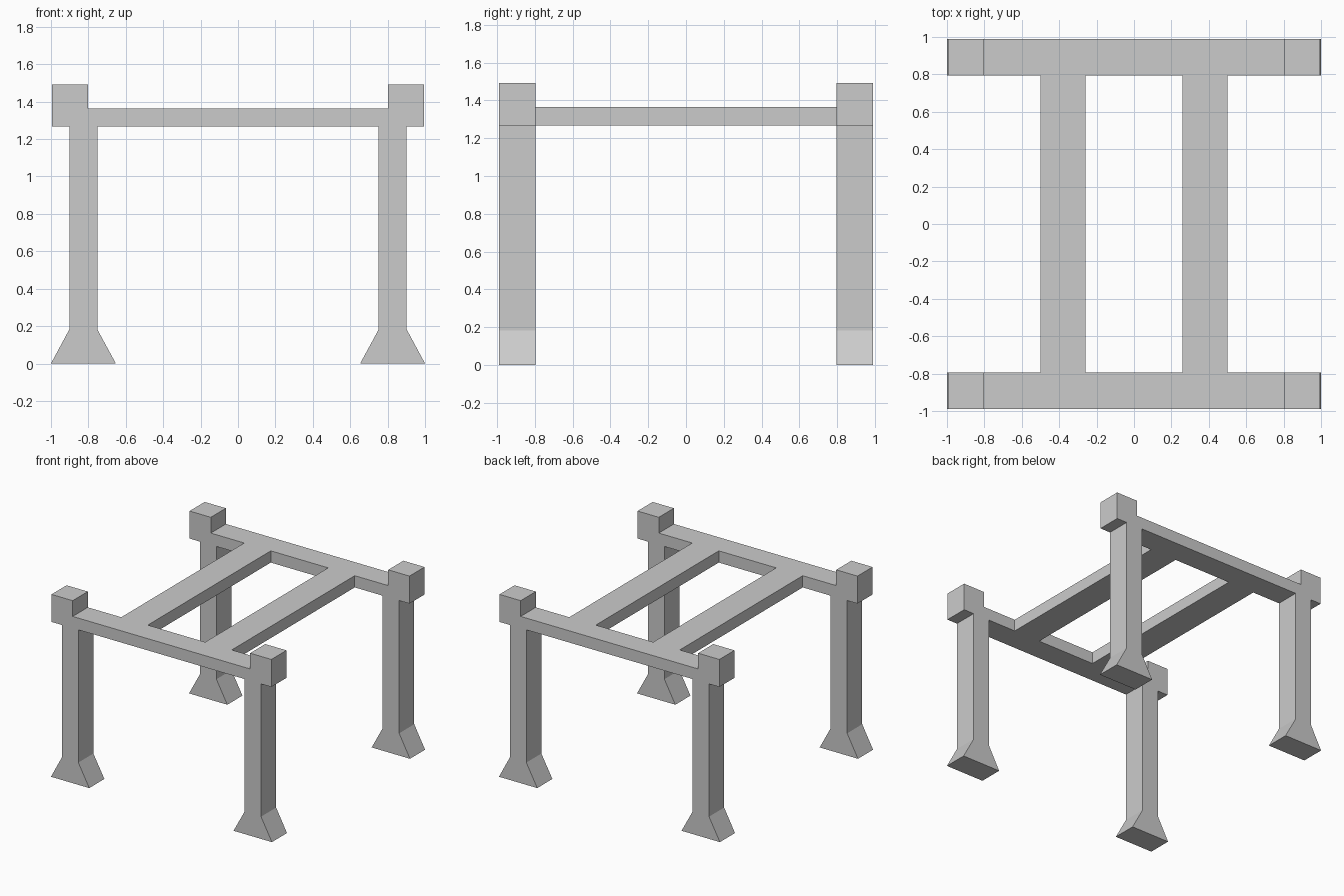
import bpy
import bmesh
from mathutils import Vector

if "Cube" in bpy.data.objects:
    bpy.data.objects.remove(bpy.data.objects["Cube"])

OUTER_Y, INNER_Y = 0.99, 0.795
BEAM_BOTTOM, BEAM_TOP = 1.268, 1.364


def extrude_profile(name, points, y0, y1):
    """Solid from an x-z outline, running from y0 to y1."""
    bm = bmesh.new()
    face = bm.faces.new([bm.verts.new((x, y0, z)) for x, z in points])
    result = bmesh.ops.extrude_face_region(bm, geom=[face])
    verts = [g for g in result["geom"] if isinstance(g, bmesh.types.BMVert)]
    bmesh.ops.translate(bm, verts=verts, vec=Vector((0, y1 - y0, 0)))
    bmesh.ops.recalc_face_normals(bm, faces=bm.faces)
    mesh = bpy.data.meshes.new(name)
    bm.to_mesh(mesh)
    bm.free()
    obj = bpy.data.objects.new(name, mesh)
    bpy.context.collection.objects.link(obj)
    return obj


# Right half of an end frame: beam, flared leg and corner block
half = [
    (0.752, BEAM_BOTTOM), (0.752, 0.182), (0.653, 0), (1.0, 0),
    (0.902, 0.182), (0.902, BEAM_BOTTOM), (0.995, BEAM_BOTTOM),
    (0.995, 1.493), (0.803, 1.493), (0.803, BEAM_TOP),
]
outline = half + [(-x, z) for x, z in reversed(half)]

# Front and back end frames
extrude_profile("front_frame", outline, -OUTER_Y, -INNER_Y)
extrude_profile("back_frame", outline, INNER_Y, OUTER_Y)

# Two long rails joining the frames
for name, x0, x1 in (("left_rail", -0.5, -0.26), ("right_rail", 0.26, 0.5)):
    box = [(x0, BEAM_BOTTOM), (x1, BEAM_BOTTOM), (x1, BEAM_TOP), (x0, BEAM_TOP)]
    extrude_profile(name, box, -INNER_Y, INNER_Y)
